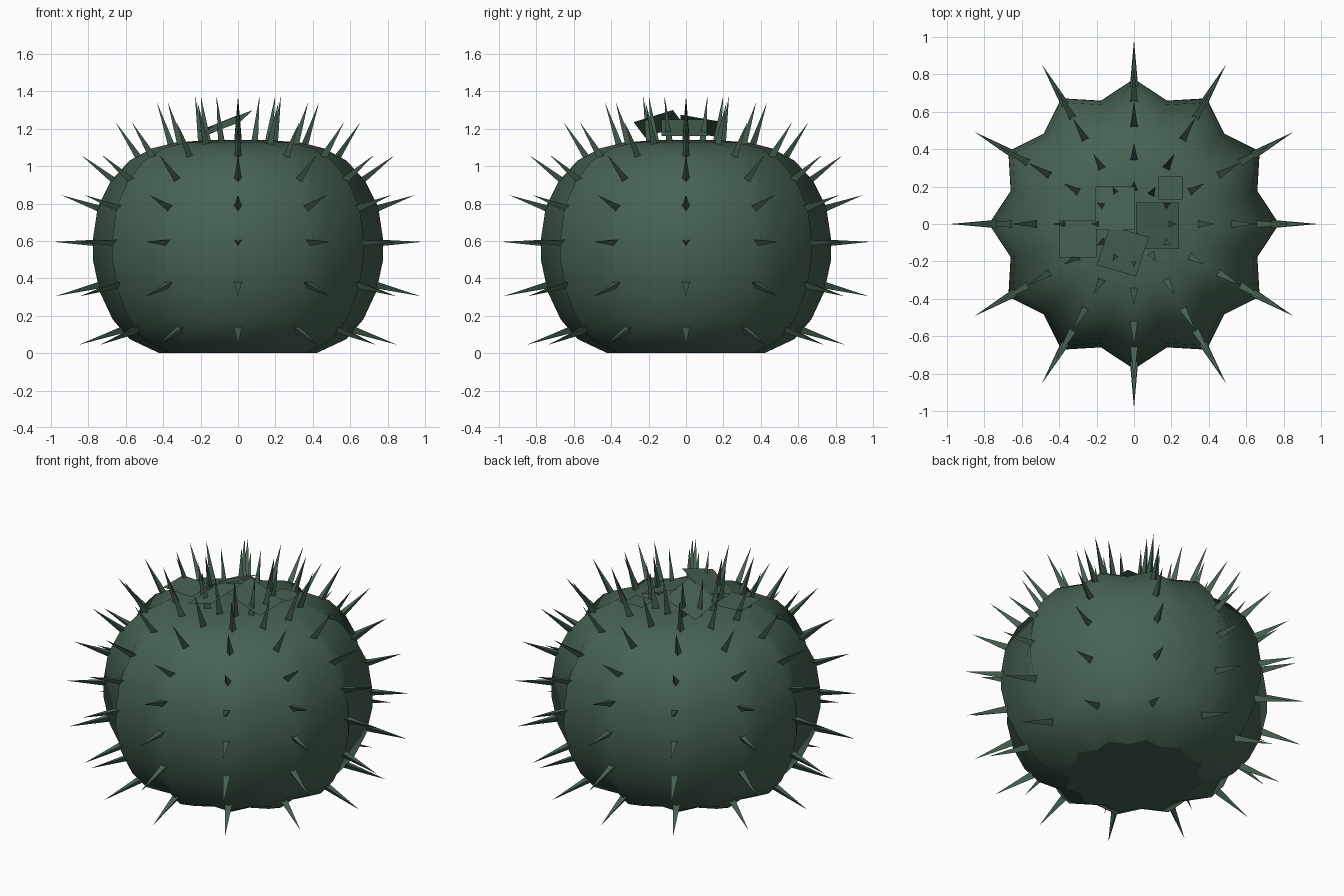
import bpy, bmesh, math
from mathutils import Vector

cube = bpy.data.objects.get("Cube")
if cube:
    bpy.data.objects.remove(cube)

green = bpy.data.materials.new("cactus green")
green.use_nodes = True
COLOUR = (0.062, 0.125, 0.085, 1)
green.diffuse_color = COLOUR
green.node_tree.nodes["Principled BSDF"].inputs["Base Color"].default_value = COLOUR


def add_object(name, bm):
    mesh = bpy.data.meshes.new(name)
    bm.to_mesh(mesh)
    bm.free()
    mesh.materials.append(green)
    obj = bpy.data.objects.new(name, mesh)
    bpy.context.collection.objects.link(obj)
    return obj


def polar(radius, angle, z):
    return Vector((radius * math.cos(angle), radius * math.sin(angle), z))


# Ribbed body: star-shaped rings stacked along a (ridge radius, height) profile
RIBS = 12
VALLEY = 0.88
PROFILE = [(0.42, 0), (0.58, 0.075), (0.67, 0.18), (0.74, 0.33), (0.776, 0.5),
           (0.774, 0.62), (0.75, 0.78), (0.68, 0.92), (0.58, 1.03),
           (0.46, 1.095), (0.34, 1.125), (0.18, 1.138)]
bm = bmesh.new()
rings = []
for radius, z in PROFILE:
    rings.append([bm.verts.new(polar(radius * (VALLEY if i % 2 else 1), math.pi * i / RIBS, z))
                  for i in range(2 * RIBS)])
for low, high in zip(rings, rings[1:]):
    for i in range(2 * RIBS):
        j = (i + 1) % (2 * RIBS)
        bm.faces.new((low[i], low[j], high[j], high[i]))
tip = bm.verts.new((0, 0, 1.14))
for i in range(2 * RIBS):
    bm.faces.new((rings[-1][i], rings[-1][(i + 1) % (2 * RIBS)], tip))
for f in bm.faces:
    f.smooth = True
base = bm.faces.new(list(reversed(rings[0])))
for e in base.edges:
    e.smooth = False
add_object("cactus_body", bm)

# Spines: three-sided needles along every ridge (base radius, base z, tip radius, tip z)
SPINES = [(0.62, 0.13, 0.85, 0.045), (0.74, 0.37, 0.975, 0.305), (0.75, 0.595, 0.985, 0.595),
          (0.73, 0.775, 0.945, 0.845), (0.65, 0.92, 0.84, 1.06), (0.52, 1.04, 0.655, 1.235),
          (0.35, 1.11, 0.433, 1.34), (0.19, 1.13, 0.23, 1.375)]
bm = bmesh.new()
for base_r, base_z, tip_r, tip_z in SPINES:
    for k in range(RIBS):
        angle = 2 * math.pi * k / RIBS
        root, point = polar(base_r, angle, base_z), polar(tip_r, angle, tip_z)
        side = Vector((-math.sin(angle), math.cos(angle), 0))
        up = (point - root).normalized().cross(side)
        ring = []
        for n in range(3):
            a = math.pi / 2 + 2 * math.pi * n / 3
            ring.append(bm.verts.new(root + 0.024 * (math.cos(a) * side - math.sin(a) * up)))
        apex = bm.verts.new(point)
        for n in range(3):
            bm.faces.new((ring[n], ring[(n + 1) % 3], apex))
        bm.faces.new(ring)
bmesh.ops.recalc_face_normals(bm, faces=bm.faces)
add_object("spines", bm)


# Flat petals on the crown, each a tilted parallelogram from a corner and two edges
def petal(name, corner, edge_a, edge_b):
    bm = bmesh.new()
    c, a, b = Vector(corner), Vector(edge_a), Vector(edge_b)
    bm.faces.new([bm.verts.new(p) for p in (c, c + a, c + a + b, c + b)])
    add_object(name, bm)


petal("petal_centre", (-0.205, -0.03, 1.19), (0.21, 0, 0.085), (0, 0.23, -0.04))
petal("petal_left", (0.01, -0.13, 1.25), (0.23, 0, -0.09), (0, 0.245, 0))
petal("petal_back", (0.13, 0.13, 1.16), (0.13, 0, 0), (0, 0.125, 0))
petal("petal_right", (-0.4, -0.18, 1.19), (0.2, 0, -0.01), (0, 0.2, 0))
petal("petal_front", (-0.2, -0.22, 1.155), (0.21, -0.06, 0.08), (0.07, 0.21, 0.065))
